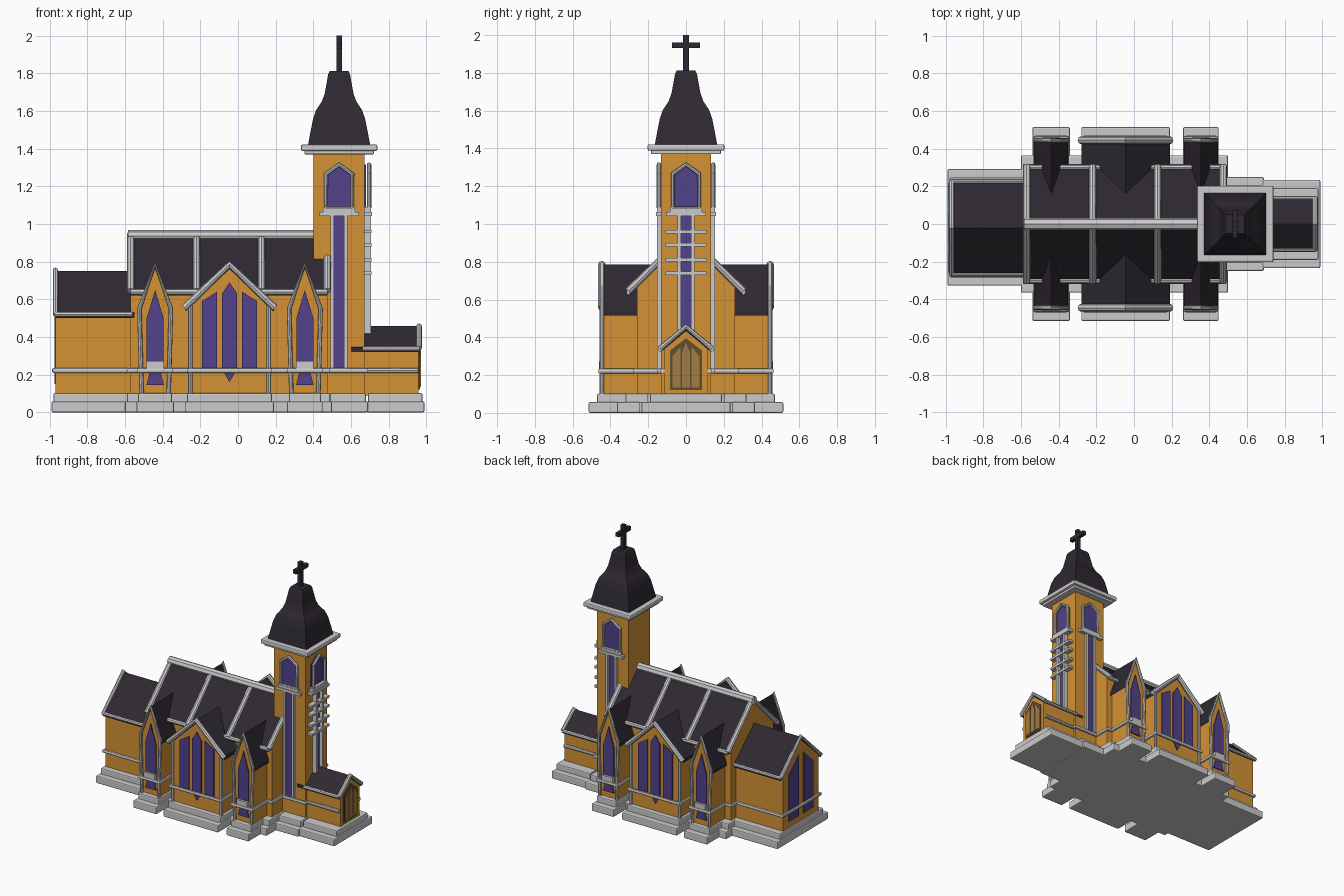
import bpy, bmesh

if "Cube" in bpy.data.objects:
    bpy.data.objects.remove(bpy.data.objects["Cube"])

def mat(name, c):
    m = bpy.data.materials.new(name)
    m.diffuse_color = (*c, 1)
    m.use_nodes = True
    m.node_tree.nodes["Principled BSDF"].inputs["Base Color"].default_value = m.diffuse_color
    return m

WALL = mat("ochre_wall", (0.66, 0.29, 0.035))
ROOF = mat("dark_slate", (0.028, 0.022, 0.032))
GLASS = mat("violet_glass", (0.085, 0.055, 0.26))
DOOR = mat("dark_wood", (0.12, 0.075, 0.03))
PANEL = mat("light_wood", (0.36, 0.2, 0.06))

def finish(name, bm, m=None, bevel=0):
    bmesh.ops.recalc_face_normals(bm, faces=bm.faces)
    me = bpy.data.meshes.new(name)
    bm.to_mesh(me)
    bm.free()
    ob = bpy.data.objects.new(name, me)
    bpy.context.collection.objects.link(ob)
    if m:
        me.materials.append(m)
    if bevel:
        mod = ob.modifiers.new("soft_edges", 'BEVEL')
        mod.width, mod.segments = bevel, 2
    return ob

def place(axis, u, z, d):
    """Profile point (u, z) at depth d along the axis."""
    return (d, u, z) if axis == 'x' else (u, d, z)

def prism(name, axis, pts, a, b, m=None, c=0, bevel=0):
    bm = bmesh.new()
    ends = [[bm.verts.new(place(axis, u + c, z, d)) for u, z in pts] for d in (a, b)]
    n = len(pts)
    for e in ends:
        bm.faces.new(e)
    for i in range(n):
        j = (i + 1) % n
        bm.faces.new((ends[0][i], ends[0][j], ends[1][j], ends[1][i]))
    return finish(name, bm, m, bevel)

def box(name, x0, x1, y0, y1, z0, z1, m=None, bevel=0):
    return prism(name, 'y', [(x0, z0), (x1, z0), (x1, z1), (x0, z1)], y0, y1, m, 0, bevel)

def tube(name, paths, r, closed=False):
    cu = bpy.data.curves.new(name, 'CURVE')
    cu.dimensions = '3D'
    cu.bevel_depth, cu.bevel_resolution, cu.use_fill_caps = r, 2, True
    for p in paths:
        s = cu.splines.new('POLY')
        s.points.add(len(p) - 1)
        for q, co in zip(s.points, p):
            q.co = (*co, 1)
        s.use_cyclic_u = closed
    ob = bpy.data.objects.new(name, cu)
    bpy.context.collection.objects.link(ob)
    bpy.ops.object.select_all(action='DESELECT')
    bpy.context.view_layer.objects.active = ob
    ob.select_set(True)
    bpy.ops.object.convert(target='MESH')
    bpy.ops.object.shade_smooth_by_angle()

def house(name, axis, c, a, b, hw, rhw, eave, peak, t=0.025):
    """Gabled body with a slate roof shell."""
    ze = peak - (peak - eave) * hw / rhw - t
    prism(name + "_walls", axis, [(-hw, .09), (hw, .09), (hw, ze), (0, peak - t), (-hw, ze)], a, b, WALL, c)
    prism(name + "_roof", axis, [(-rhw, eave), (0, peak), (rhw, eave), (rhw, eave - t),
                                 (0, peak - t), (-rhw, eave - t)], a, b, ROOF, c)

def verge(axis, c, at, rhw, eave, peak):
    return [place(axis, c + u, z, at) for u, z in ((-rhw, eave), (0, peak), (rhw, eave))]

def lancets(w, gap, z0, side, top, drop):
    """Triple pointed lights: centre pointed at both ends, sides sloped."""
    h = w / 2
    out = [[(-h, z0), (0, z0 - drop), (h, z0), (h, top - .06), (0, top), (-h, top - .06)]]
    for s in (-1, 1):
        p, q = s * (h + gap), s * (h + gap + w)
        out.append([(p, z0), (q, z0), (q, side - .05), (p, side)])
    return out

# stepped plinth: x0, x1, half depth, centre y
for x0, x1, hy, cy in [(-.99, -.57, .31, -.018), (-.6, .5, .365, 0), (-.54, -.34, .515, 0),
                       (.26, .45, .515, 0), (-.28, .19, .515, 0), (.48, .69, .25, 0), (.68, .99, .235, 0)]:
    box("plinth_lower", x0, x1, cy - hy, cy + hy, 0, .058, bevel=.008)
    box("plinth_upper", x0 + .01, x1 - .01, cy - hy + .045, cy + hy - .045, .05, .102, bevel=.008)

# nave, chancel and porch
house("nave", 'x', 0, -.57, .475, .26, .3, .645, .95)
house("chancel", 'x', -.02, -.97, -.55, .22, .245, .525, .75)
house("porch", 'x', 0, .6, .96, .115, .135, .345, .457)
tube("nave_ribs", [verge('x', 0, x, .305, .645, .945) for x in (-.57, -.22, .125, .475)], .02)
tube("nave_ridge", [[(-.585, 0, .935), (.42, 0, .935)]], .032)
tube("nave_eaves", [[(-.57, y, .64), (.475, y, .64)] for y in (-.3, .3)], .016)
tube("chancel_verge", [verge('x', -.02, -.97, .245, .52, .755)], .014)
tube("chancel_eaves", [[(-.975, y, .52), (-.56, y, .52)] for y in (-.265, .225)], .013)
tube("porch_verge", [verge('x', 0, .962, .138, .34, .457)], .015)
tube("porch_eaves", [[(.66, y, .337), (.965, y, .337)] for y in (-.135, .135)], .013)

# chancel end windows
for s in (-1, 1):
    prism("chancel_window", 'x', [(s * .03, .15), (s * .15, .15), (s * .15, .51), (s * .03, .62)],
          -.976, -.96, GLASS, -.02)

# porch door
prism("door", 'x', [(-.085, .12), (.085, .12), (.085, .33), (0, .395), (-.085, .33)], .95, .967, DOOR)
for pts in lancets(.044, .006, .135, .35, .375, 0):
    prism("door_panel", 'x', pts, .955, .971, PANEL)

# transepts on both sides
for s in (-1, 1):
    f = s * .435
    house("transept", 'y', -.045, s * .1, f, .205, .235, .56, .785)
    tube("transept_verge", [verge('y', -.045, s * .445, .24, .555, .785)], .02)
    tube("transept_posts", [[(-.045 + u, s * .44, .1), (-.045 + u, s * .44, .58)] for u in (-.208, .208)], .012)
    for pts in lancets(.08, .027, .23, .64, .69, .07):
        prism("transept_window", 'y', pts, s * .42, s * .443, GLASS, -.045)
    for c in (-.44, .355):
        house("side_gable", 'y', c, s * .1, f, .075, .09, .54, .785)
        h = [place('y', c + u, z, s * .445) for u, z in
             ((-.072, .1), (-.084, .55), (0, .785), (.084, .55), (.072, .1))]
        tube("side_gable_frame", [h], .012)
        prism("side_window", 'y', [(-.045, .27), (.045, .27), (.045, .5), (0, .65), (-.045, .5)],
              s * .42, s * .443, GLASS, c)
        prism("side_window_foot", 'y', [(-.046, .145), (.046, .145), (.03, .21), (-.03, .21)],
              s * .42, s * .443, GLASS, c)
        box("side_window_sill", c - .046, c + .046, s * .42, s * .46, .232, .272)

# belt course following the walls
belt = [(.955, .125), (.68, .125), (.68, .145), (.48, .145), (.48, .27), (.44, .27), (.44, .455), (.27, .455),
        (.27, .27), (.17, .27), (.17, .455), (-.26, .455), (-.26, .27), (-.355, .27), (-.355, .455),
        (-.525, .455), (-.525, .27), (-.578, .27)]
loops = []
for s in (-1, 1):
    yc = .228 - .02 * s
    loops.append([(x, s * y, .222) for x, y in belt] +
                 [(-.578, s * yc, .222), (-.975, s * yc, .222), (-.975, -.02, .222)])
tube("belt_course", loops, .014)

# tower with cornice
TX = .537
box("tower", .402, .672, -.133, .133, .09, 1.38, WALL)
box("cornice_lower", TX - .185, TX + .185, -.185, .185, 1.37, 1.392, bevel=.006)
box("cornice_upper", TX - .203, TX + .203, -.203, .203, 1.388, 1.422, bevel=.008)

# belfry windows and tall slots on three tower faces
for axis, c, a, s, d in (('y', TX, -.133, -1, .02), ('y', TX, .133, 1, .02), ('x', 0, .672, 1, .034)):
    def part(name, pts, depth, m=None):
        prism(name, axis, pts, a - s * .01, a + s * depth, m, c)
    def rect(u0, u1, z0, z1):
        return [(u0, z0), (u1, z0), (u1, z1), (u0, z1)]
    arch = [(-.07, 1.085), (.07, 1.085), (.07, 1.265), (0, 1.315), (-.07, 1.265)]
    part("belfry_glass", arch, .008, GLASS)
    tube("belfry_frame", [[place(axis, u + c, z, a + s * (d - .01)) for u, z in arch]], .012, True)
    part("belfry_sill_upper", rect(-.085, .085, 1.062, 1.09), d)
    part("belfry_sill_lower", rect(-.105, .105, 1.043, 1.064), d + .006)
    part("slot_glass", rect(-.028, .028, .235, 1.045), .006, GLASS)
    for u in (-.036, .036):
        part("slot_trim", rect(u - .009, u + .009, .235, 1.045), d)
    if axis == 'x':
        for z in (.74, .81, .89, .96):
            part("slot_rung", rect(-.108, .108, z - .009, z + .009), d + .004)

# bell-shaped four-sided spire
bm = bmesh.new()
rings = []
for h, z in [(.165, 1.42), (.152, 1.49), (.138, 1.56), (.122, 1.605), (.092, 1.65), (.077, 1.69),
             (.066, 1.75), (.058, 1.795), (.05, 1.812)]:
    rings.append([bm.verts.new((TX + i * h, j * h, z)) for i, j in ((-1, -1), (1, -1), (1, 1), (-1, 1))])
for p, q in zip(rings, rings[1:]):
    for i in range(4):
        j = (i + 1) % 4
        bm.faces.new((p[i], p[j], q[j], q[i]))
bm.faces.new(rings[0])
bm.faces.new(rings[-1])
finish("spire", bm, ROOF)

# cross
box("cross_post", TX - .015, TX + .015, -.015, .015, 1.8, 2.0, ROOF)
box("cross_bar", TX - .014, TX + .014, -.075, .075, 1.932, 1.962, ROOF)
